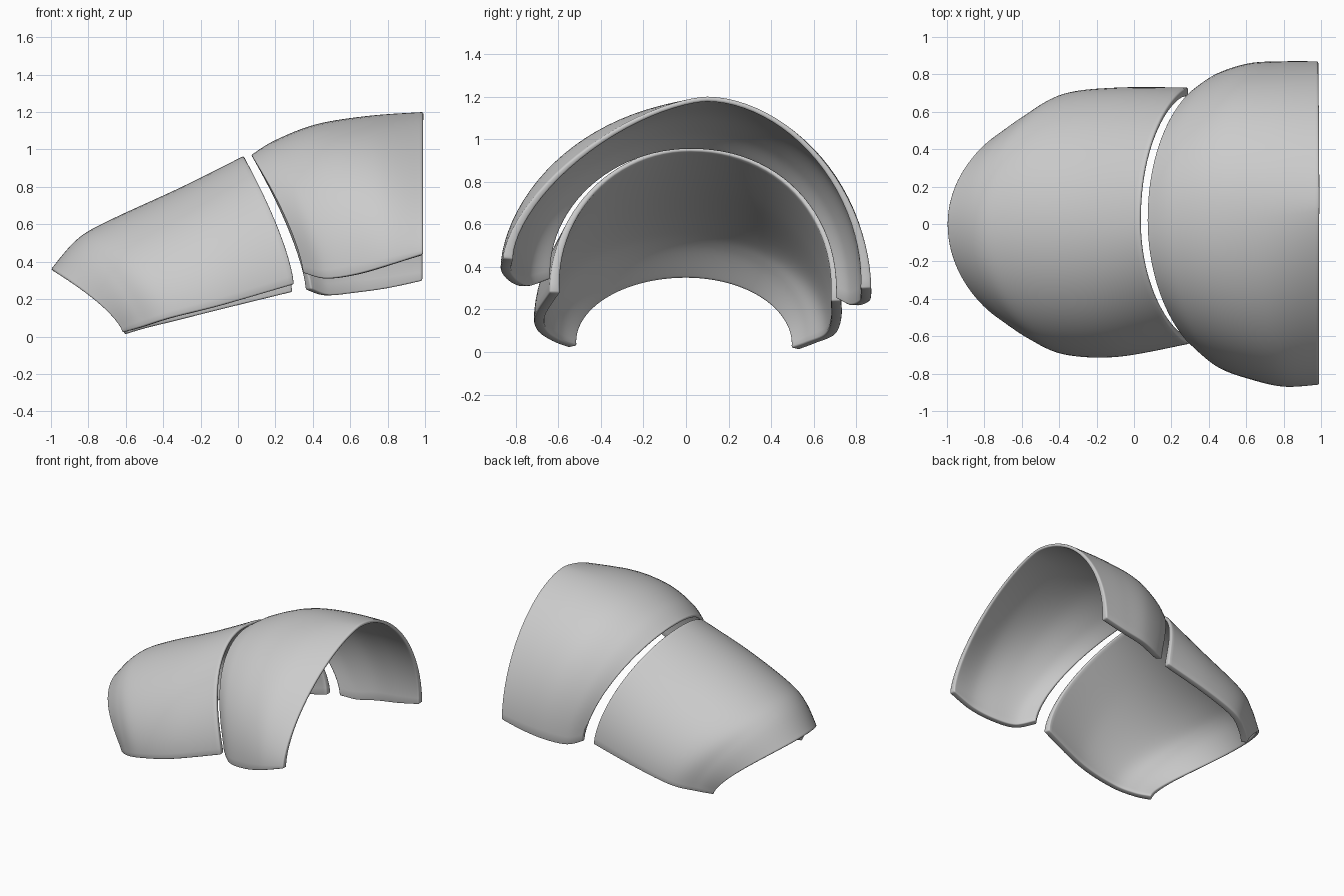
import bpy
import math
from mathutils import Vector

cube = bpy.data.objects.get("Cube")
if cube:
    bpy.data.objects.remove(cube, do_unlink=True)

ARC_STEPS = 48
SPAN_STEPS = 8

# One plain grey for both plates
grey = bpy.data.materials.new("plain_grey")
grey.use_nodes = True
colour = (0.6, 0.6, 0.6, 1)
grey.diffuse_color = colour
shader = next(n for n in grey.node_tree.nodes if n.type == "BSDF_PRINCIPLED")
shader.inputs["Base Color"].default_value = colour
shader.inputs["Roughness"].default_value = 0.6


def arch(crown, front, back, front_power, back_power):
    """Points of one arched rib, from its front foot over the crown to its back foot."""
    points = []
    for step in range(ARC_STEPS + 1):
        angle = math.pi * (step / ARC_STEPS - 0.5)
        foot, power = (front, front_power) if angle < 0 else (back, back_power)
        out = abs(math.sin(angle)) ** power
        rise = max(math.cos(angle), 0) ** power
        points.append(Vector((
            foot[0] + (crown[0] - foot[0]) * rise ** 1.4,
            crown[1] + (foot[1] - crown[1]) * out,
            foot[2] + (crown[2] - foot[2]) * rise)))
    return points


def smooth_between(a, b, c, d, t):
    """Smooth curve from b to c, guided by the neighbours a and d."""
    return 0.5 * (2 * b + (c - a) * t + (2 * a - 5 * b + 4 * c - d) * t ** 2
                  + (3 * b - a - 3 * c + d) * t ** 3)


def loft(ribs):
    """Add smooth intermediate ribs between the given ones."""
    rows = []
    last = len(ribs) - 1
    for i in range(last):
        around = [ribs[min(max(k, 0), last)] for k in range(i - 1, i + 3)]
        for step in range(SPAN_STEPS):
            rows.append([smooth_between(*p, step / SPAN_STEPS) for p in zip(*around)])
    rows.append(ribs[last])
    return rows


def make_plate(name, ribs):
    """Build a curved plate that grows thicker towards its feet."""
    rows = loft([arch(*rib) for rib in ribs])
    width = ARC_STEPS + 1
    faces = []
    for i in range(len(rows) - 1):
        for j in range(ARC_STEPS):
            k = i * width + j
            faces.append((k, k + width, k + width + 1, k + 1))
    mesh = bpy.data.meshes.new(name)
    mesh.from_pydata([p for row in rows for p in row], [], faces)
    mesh.materials.append(grey)
    plate = bpy.data.objects.new(name, mesh)
    bpy.context.collection.objects.link(plate)

    group = plate.vertex_groups.new(name="thickness")
    for j in range(width):
        lean = abs(2 * j / ARC_STEPS - 1)
        column = [i * width + j for i in range(len(rows))]
        group.add(column, 0.45 + 0.55 * lean ** 3, "REPLACE")
    shell = plate.modifiers.new("shell", "SOLIDIFY")
    shell.thickness = 0.05
    shell.offset = -1
    shell.vertex_group = group.name
    rim = plate.modifiers.new("rounded_rim", "BEVEL")
    rim.width = 0.009
    rim.segments = 2
    rim.limit_method = "ANGLE"
    rim.angle_limit = math.radians(50)

    bpy.ops.object.select_all(action="DESELECT")
    plate.select_set(True)
    bpy.context.view_layer.objects.active = plate
    bpy.ops.object.shade_smooth_by_angle(angle=math.radians(40))
    return plate


# Lower plate: narrow flared lip at the left, widening to the joint
make_plate("lower_plate", [
    ((-1, 0, 0.36), (-0.62, -0.55, 0.02), (-0.61, 0.53, 0.01), 1, 1),
    ((-0.86, 0, 0.52), (-0.52, -0.63, 0.05), (-0.52, 0.61, 0.04), 1, 1),
    ((-0.69, 0, 0.62), (-0.36, -0.7, 0.1), (-0.36, 0.7, 0.08), 1, 1),
    ((-0.3, 0, 0.8), (-0.08, -0.71, 0.17), (-0.08, 0.73, 0.15), 1, 1),
    ((0.03, 0.02, 0.965), (0.3, -0.64, 0.28), (0.29, 0.73, 0.24), 1, 0.95),
])

# Upper plate: starts at the joint and swells to the open right end
make_plate("upper_plate", [
    ((0.07, 0.02, 0.97), (0.345, -0.67, 0.34), (0.36, 0.74, 0.25), 1, 0.95),
    ((0.2, 0.04, 1.05), (0.46, -0.77, 0.31), (0.46, 0.81, 0.22), 1, 0.95),
    ((0.42, 0.06, 1.135), (0.62, -0.83, 0.33), (0.62, 0.86, 0.235), 1, 0.95),
    ((0.7, 0.08, 1.18), (0.8, -0.87, 0.38), (0.8, 0.87, 0.26), 1.08, 1),
    ((0.99, 0.1, 1.2), (0.99, -0.86, 0.44), (0.985, 0.87, 0.3), 1.3, 1.08),
])
